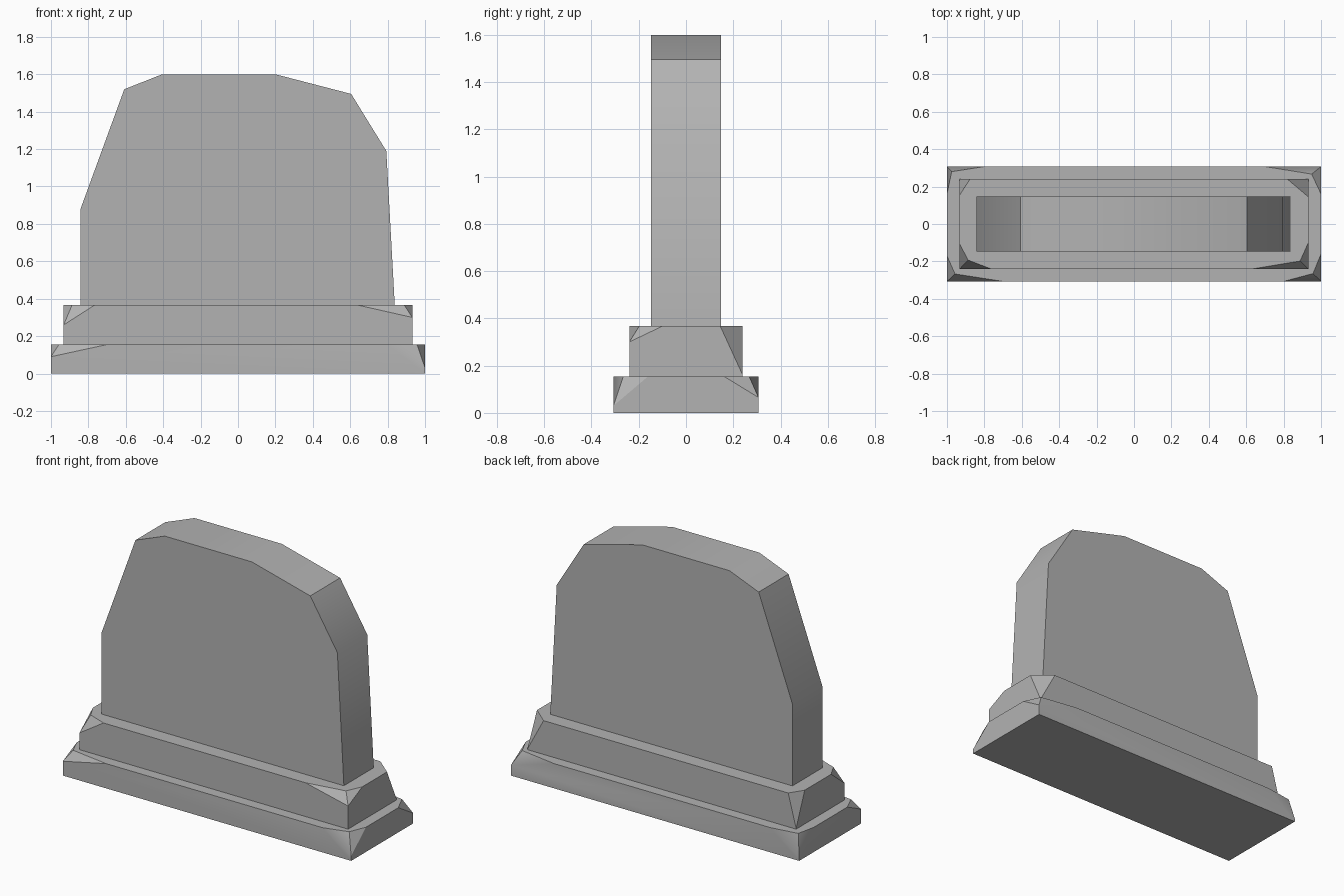
import bpy, bmesh, math

cube = bpy.data.objects.get("Cube")
if cube:
    bpy.data.objects.remove(cube, do_unlink=True)

stone = bpy.data.materials.new("grey stone")
stone.use_nodes = True
GREY = (0.45, 0.45, 0.45, 1)
stone.diffuse_color = GREY
stone.node_tree.nodes["Principled BSDF"].inputs["Base Color"].default_value = GREY


def finish(name, bm):
    """Turn a bmesh into a stone object with sharp edges kept."""
    bmesh.ops.recalc_face_normals(bm, faces=bm.faces)
    mesh = bpy.data.meshes.new(name)
    bm.to_mesh(mesh)
    bm.free()
    mesh.materials.append(stone)
    obj = bpy.data.objects.new(name, mesh)
    bpy.context.collection.objects.link(obj)
    bpy.ops.object.select_all(action='DESELECT')
    obj.select_set(True)
    bpy.context.view_layer.objects.active = obj
    bpy.ops.object.shade_smooth_by_angle(angle=math.radians(30))
    return obj


def chipped_block(name, hx, hy, z0, z1, chips):
    """Block with chipped top corners: signs, top edge x, side y, chip depth z, ridge point."""
    bm = bmesh.new()
    for sx, sy, along_x, along_y, low, ridge in chips:
        points = [(hx, hy, z0), (hx, hy, low), (along_x, hy, z1), (hx, along_y, z1)]
        if ridge:
            points.append((*ridge, z1))
        for x, y, z in points:
            bm.verts.new((sx * x, sy * y, z))
    bmesh.ops.convex_hull(bm, input=bm.verts)
    bmesh.ops.dissolve_limit(bm, angle_limit=0.01, verts=bm.verts, edges=bm.edges)
    return finish(name, bm)


# Wide bottom step
chipped_block("lower_plinth", 1.0, 0.307, 0, 0.155, [
    (-1, -1, 0.70, 0.17, 0.09, (0.957, 0.267)),
    (1, -1, 0.80, 0.16, 0.03, (0.957, 0.265)),
    (1, 1, 0.70, 0.16, 0.065, (0.95, 0.267)),
    (-1, 1, 0.80, 0.16, 0.02, (0.975, 0.28)),
])

# Narrower step above it
chipped_block("upper_plinth", 0.932, 0.24, 0.155, 0.367, [
    (-1, -1, 0.765, 0.107, 0.26, (0.887, 0.193)),
    (1, -1, 0.635, 0.10, 0.30, (0.888, 0.198)),
    (1, 1, 0.82, 0.145, 0.16, None),
    (-1, 1, 0.877, 0.155, 0.16, None),
])

# Weathered upright slab
outline = [(-0.842, 0.367), (-0.842, 0.88), (-0.608, 1.52), (-0.405, 1.6),
           (0.2, 1.6), (0.605, 1.495), (0.793, 1.19), (0.838, 0.367)]
bm = bmesh.new()
face = bm.faces.new([bm.verts.new((x, -0.148, z)) for x, z in outline])
side = bmesh.ops.extrude_face_region(bm, geom=[face])["geom"]
bmesh.ops.translate(bm, vec=(0, 0.296, 0),
                    verts=[v for v in side if isinstance(v, bmesh.types.BMVert)])
finish("headstone_slab", bm)
